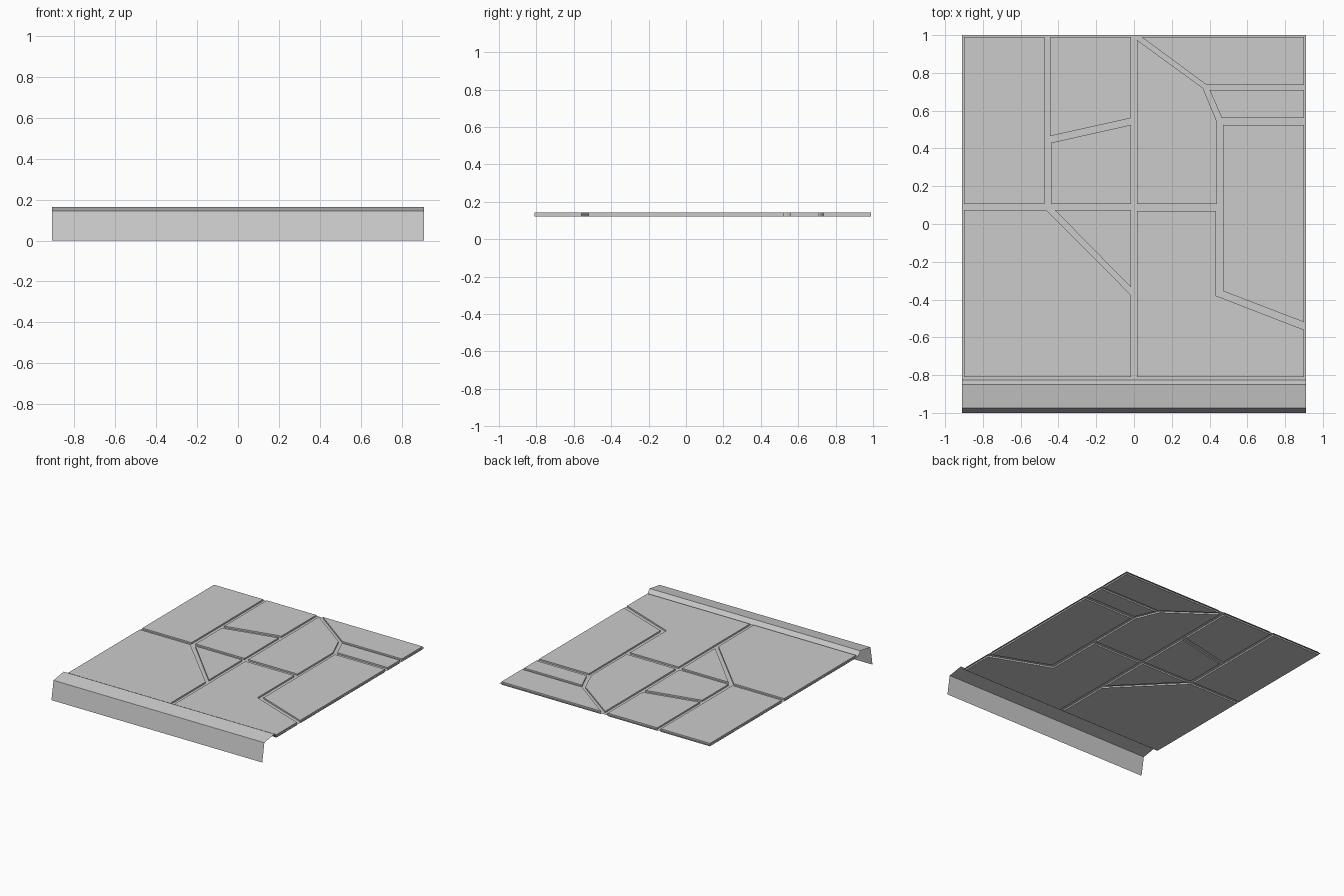
import bpy
import bmesh

cube = bpy.data.objects.get("Cube")
if cube:
    bpy.data.objects.remove(cube)

stone = bpy.data.materials.new("stone_grey")
stone.use_nodes = True
stone.diffuse_color = (0.6, 0.6, 0.6, 1)
stone.node_tree.nodes["Principled BSDF"].inputs["Base Color"].default_value = stone.diffuse_color

HALF_WIDTH = 0.91
SHEET_Z = 0.131
SLAB_BOTTOM = 0.12
SLAB_HEIGHT = 0.023


def finish(name, bm):
    """Turn a bmesh into a named object with the shared material."""
    mesh = bpy.data.meshes.new(name)
    bm.to_mesh(mesh)
    bm.free()
    mesh.materials.append(stone)
    obj = bpy.data.objects.new(name, mesh)
    bpy.context.collection.objects.link(obj)
    return obj


def strip(name, profile):
    """Sweep a (y, z) profile across the full width as a thin sheet."""
    bm = bmesh.new()
    rows = [[bm.verts.new((x, y, z)) for x in (-HALF_WIDTH, HALF_WIDTH)] for y, z in profile]
    for (a, b), (c, d) in zip(rows, rows[1:]):
        bm.faces.new((a, b, d, c))
    return finish(name, bm)


def slab(name, outline):
    """Extrude a flat outline into a paving slab."""
    bm = bmesh.new()
    base = bm.faces.new([bm.verts.new((x, y, SLAB_BOTTOM)) for x, y in outline])
    top = bmesh.ops.extrude_face_region(bm, geom=[base], use_keep_orig=True)["geom"]
    verts = [g for g in top if isinstance(g, bmesh.types.BMVert)]
    bmesh.ops.translate(bm, verts=verts, vec=(0, 0, SLAB_HEIGHT))
    bmesh.ops.recalc_face_normals(bm, faces=bm.faces)
    return finish(name, bm)


# Front kerb: steep wall, gently rising top, short slope down to the bed
strip("front_kerb", [(-1, 0), (-0.975, 0.145), (-0.85, 0.165), (-0.825, SHEET_Z)])

# Thin bed that fills the joints between the slabs
strip("paving_bed", [(-0.825, SHEET_Z), (1, SHEET_Z)])

# Outer limits and joint edges shared by the slabs
L, R, F, B = -0.9, 0.9, -0.81, 0.99
CL, CR = -0.017, 0.015
JF, JB = 0.075, 0.105

slabs = {
    "back_right_slab": [(L, JB), (-0.475, JB), (-0.475, B), (L, B)],
    "back_middle_slab": [(-0.445, 0.465), (CL, 0.56), (CL, B), (-0.445, B)],
    "centre_slab": [(-0.44, JB), (CL, JB), (CL, 0.525), (-0.44, 0.43)],
    "front_right_slab": [(L, F), (CL, F), (CL, -0.375), (-0.465, JF), (L, JF)],
    "triangle_slab": [(CL, -0.335), (CL, JF), (-0.42, JF)],
    "pointed_slab": [(CR, JB), (0.44, JB), (0.44, 0.54), (0.365, 0.72), (CR, 0.975)],
    "back_left_slab": [(0.385, 0.735), (R, 0.735), (R, B), (0.04, B)],
    "small_left_slab": [(0.465, 0.56), (R, 0.56), (R, 0.71), (0.4, 0.71)],
    "long_left_slab": [(0.47, -0.355), (R, -0.52), (R, 0.525), (0.47, 0.525)],
    "front_left_slab": [(CR, F), (R, F), (R, -0.56), (0.435, -0.38), (0.435, 0.07), (CR, 0.07)],
}
for name, outline in slabs.items():
    slab(name, outline)
